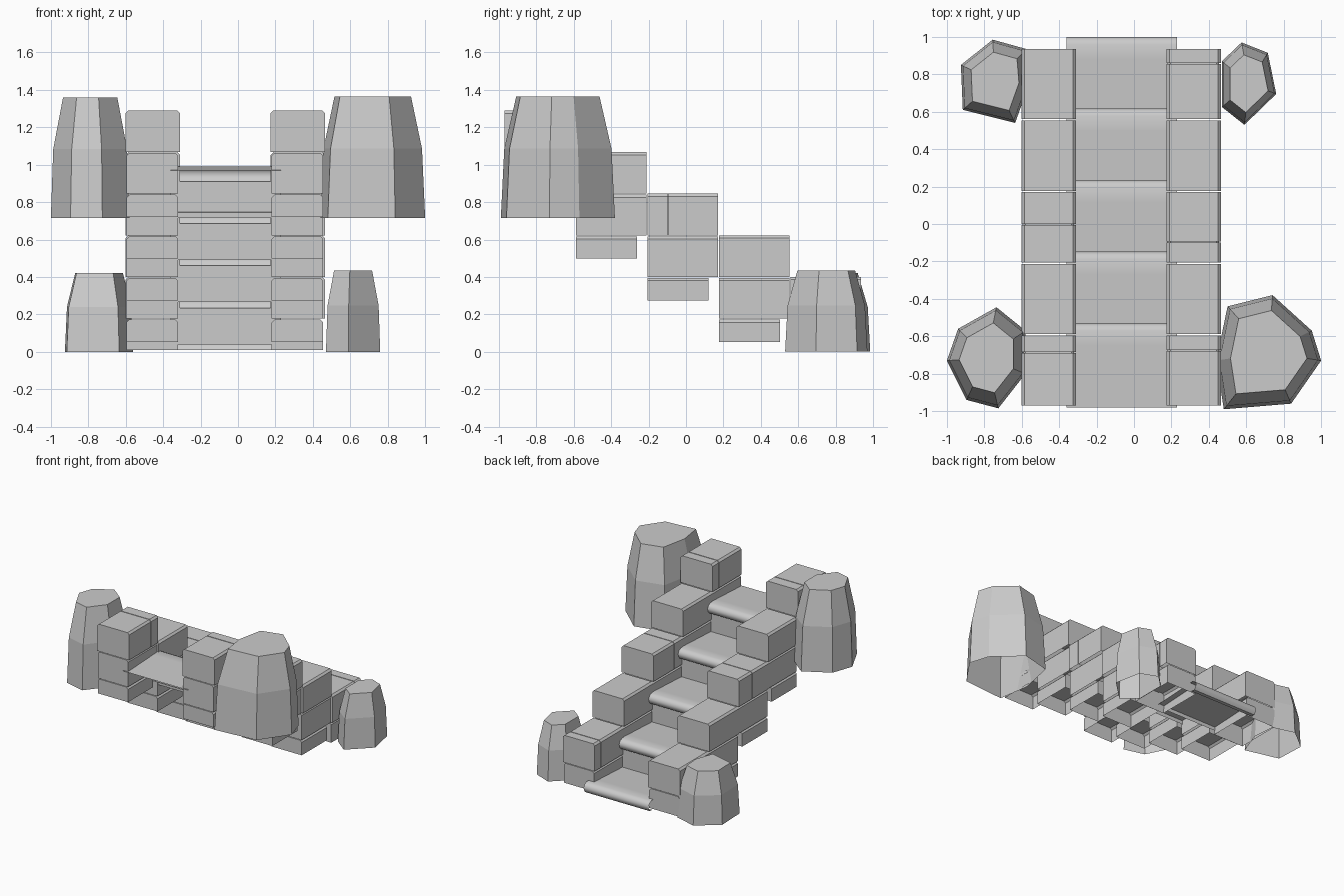
import bpy, bmesh
from mathutils import Vector

if "Cube" in bpy.data.objects:
    bpy.data.objects.remove(bpy.data.objects["Cube"])


def make_object(name, verts, faces):
    mesh = bpy.data.meshes.new(name)
    mesh.from_pydata(verts, [], faces)
    bm = bmesh.new()
    bm.from_mesh(mesh)
    bmesh.ops.recalc_face_normals(bm, faces=bm.faces)
    bm.to_mesh(mesh)
    bm.free()
    ob = bpy.data.objects.new(name, mesh)
    bpy.context.collection.objects.link(ob)
    return ob


def sheet(name, profile, x0, x1):
    """Open (y, z) profile swept across x."""
    n = len(profile)
    verts = [(x, y, z) for x in (x0, x1) for y, z in profile]
    # wound so that the tread faces up and the riser faces the climber
    faces = [(i, i + 1, n + i + 1, n + i)[::-1] for i in range(n - 1)]
    mesh = bpy.data.meshes.new(name)
    mesh.from_pydata(verts, [], faces)
    ob = bpy.data.objects.new(name, mesh)
    bpy.context.collection.objects.link(ob)
    return ob


def block(name, x0, x1, y0, y1, z0, z1, c=0.015):
    """Hollow stone with chamfered top edges and an open bottom."""
    prof = [(x0, z0), (x0, z1 - c), (x0 + c, z1),
            (x1 - c, z1), (x1, z1 - c), (x1, z0)]
    n = len(prof)
    verts = [(x, y, z) for y in (y0, y1) for x, z in prof]
    faces = [(i, i + 1, n + i + 1, n + i) for i in range(n - 1)]
    faces += [tuple(range(n)), tuple(range(n, 2 * n))]
    return make_object(name, verts, faces)


def rock(name, base, z0, z1, top_scale=0.68):
    """Faceted boulder: base ring, bulging middle ring, smaller flat top."""
    pts = [Vector(p) for p in base]
    mid = Vector([(min(p[k] for p in pts) + max(p[k] for p in pts)) / 2 for k in (0, 1)])
    verts = []
    for s, t in ((1.0, 0.0), (0.94, 0.57), (top_scale, 1.0)):
        for p in pts:
            q = mid + (p - mid) * s
            verts.append((q.x, q.y, z0 + (z1 - z0) * t))
    n = len(pts)
    faces = [(r * n + i, r * n + (i + 1) % n, (r + 1) * n + (i + 1) % n, (r + 1) * n + i)
             for r in range(2) for i in range(n)]
    faces.append(tuple(range(2 * n, 3 * n)))
    return make_object(name, verts, faces)


RUN, RISE = 0.3825, 0.225

# Treads with rounded nosing, each with a riser below it
for i in range(5):
    y, z = 1.0 - RUN * i, 0.09 + RISE * i
    prof = [(y - 0.45, z - 0.02), (y - 0.12, z - 0.004), (y - 0.04, z),
            (y - 0.014, z - 0.012), (y, z - 0.035), (y - 0.004, z - 0.06),
            (y - 0.02, z - 0.08), (y - 0.05, z - 0.08)]
    if i:
        prof.append((y - 0.05, z - 0.275))
    ob = sheet(f"step_{i + 1}", prof, -0.36, 0.23)
    bpy.ops.object.select_all(action='DESELECT')
    bpy.context.view_layer.objects.active = ob
    ob.select_set(True)
    bpy.ops.object.shade_smooth_by_angle(angle=0.8)

# Stepped side walls: stacked stones, some split in two across y
walls = {"left": (-0.60, -0.31, {2: -0.005, 4: -0.69}),
         "right": (0.175, 0.465, {0: 0.855, 2: -0.10, 4: -0.68})}
for side, (x0, x1, splits) in walls.items():
    for i in range(5):
        top = 0.40 + 0.2225 * i
        y1 = 0.935 - RUN * i
        y0 = y1 - 0.375
        layers = [(top - 0.2225, top, 0.0, 0.0),
                  (top - 0.445, top - 0.2275, 0.01, 0.0),
                  (top - 0.57, top - 0.45, 0.01, 0.05)]
        for k, (za, zb, inset, short) in enumerate(layers):
            za = max(za, 0.01)
            if zb < 0.05:
                continue
            cuts = [y0, y1 - short]
            if k == 0 and i in splits:
                cuts.insert(1, splits[i])
            for j in range(len(cuts) - 1):
                gap = 0.006 if j else 0.0
                block(f"{side}_wall_stone_{i + 1}_{k}_{j}", x0 + inset / 2, x1 - inset,
                      cuts[j] + gap, cuts[j + 1], za, zb)

# Boulders at the four corners
rock("upper_right_boulder", [(0.50, -0.44), (0.74, -0.38), (0.95, -0.57), (1.0, -0.73),
                             (0.84, -0.96), (0.48, -0.99), (0.44, -0.73)], 0.715, 1.365, 0.73)
rock("upper_left_boulder", [(-0.735, -0.445), (-0.94, -0.56), (-1.0, -0.73), (-0.895, -0.94),
                            (-0.725, -0.985), (-0.58, -0.80), (-0.58, -0.57)], 0.715, 1.36, 0.69)
rock("lower_left_boulder", [(-0.755, 0.985), (-0.925, 0.85), (-0.915, 0.61), (-0.635, 0.54),
                            (-0.56, 0.75), (-0.575, 0.935)], 0.0, 0.42, 0.7)
rock("lower_right_boulder", [(0.575, 0.97), (0.715, 0.915), (0.76, 0.695), (0.59, 0.53),
                             (0.47, 0.625), (0.47, 0.87)], 0.0, 0.435, 0.7)
